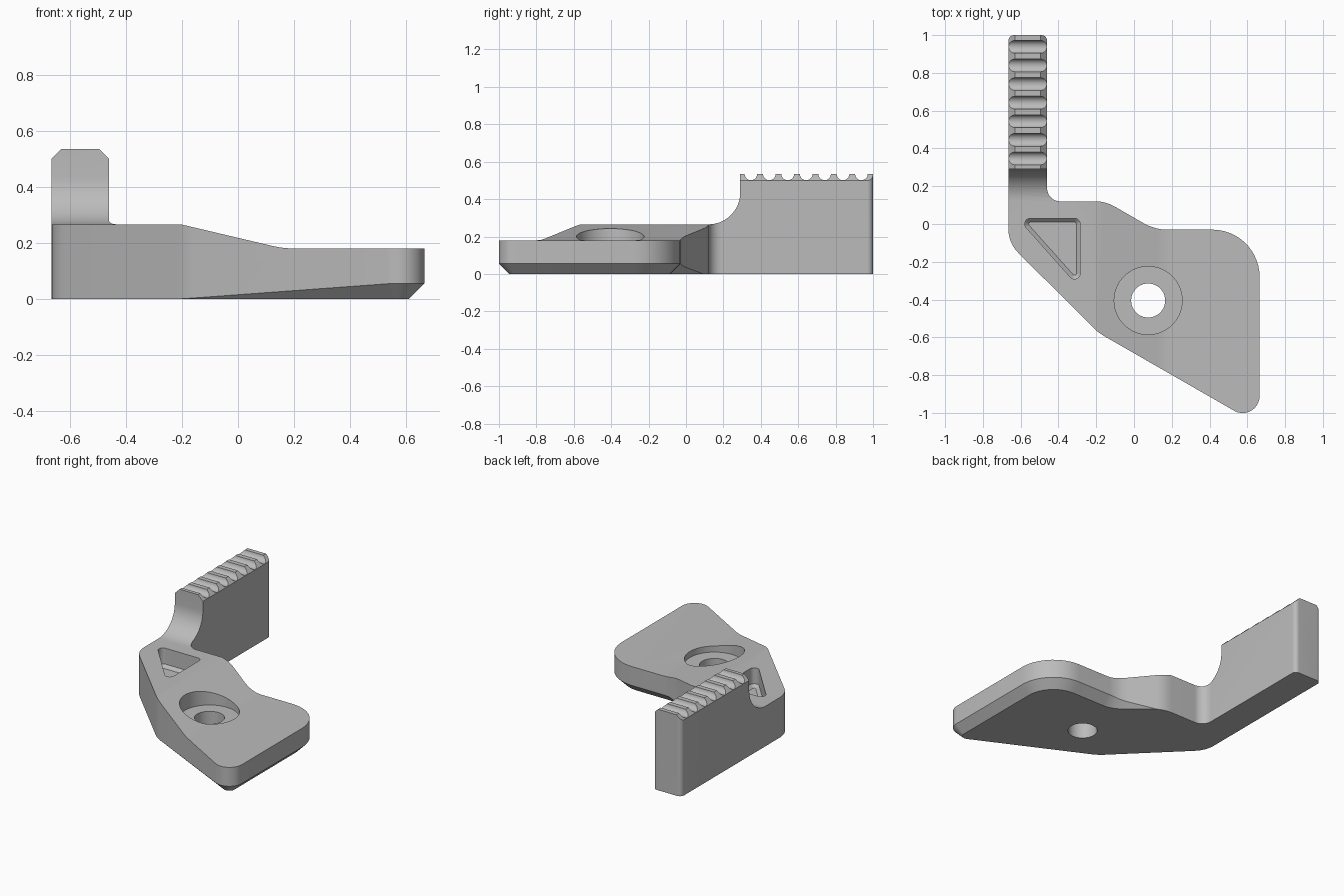
import bpy, bmesh, math
from mathutils import Vector

if "Cube" in bpy.data.objects:
    bpy.data.objects.remove(bpy.data.objects["Cube"], do_unlink=True)

grey = bpy.data.materials.new("plain grey")
grey.use_nodes = True
colour = (0.5, 0.5, 0.5, 1)
grey.diffuse_color = colour
grey.node_tree.nodes["Principled BSDF"].inputs["Base Color"].default_value = colour


def rounded(corners):
    """Closed 2D outline from (u, v, radius) corners."""
    out = []
    for i, (u, v, r) in enumerate(corners):
        p = Vector((u, v))
        if r == 0:
            out.append(p)
            continue
        a = (Vector(corners[i - 1][:2]) - p).normalized()
        b = (Vector(corners[(i + 1) % len(corners)][:2]) - p).normalized()
        half = a.angle(b) / 2
        centre = p + (a + b).normalized() * r / math.sin(half)
        start = p + a * r / math.tan(half) - centre
        sweep = start.angle_signed(p + b * r / math.tan(half) - centre)
        steps = max(4, round(abs(sweep) / math.radians(7)))
        for k in range(steps + 1):
            t = -sweep * k / steps
            out.append(centre + Vector((start.x * math.cos(t) - start.y * math.sin(t),
                                        start.x * math.sin(t) + start.y * math.cos(t))))
    return out


def inset(points, amounts):
    """Move each outline point inwards (outline runs counter-clockwise)."""
    out = []
    for i, p in enumerate(points):
        d1 = (p - points[i - 1]).normalized()
        d2 = (points[(i + 1) % len(points)] - p).normalized()
        n1, n2 = Vector((-d1.y, d1.x)), Vector((-d2.y, d2.x))
        out.append(p + (n1 + n2) * amounts[i] / (1 + n1.dot(n2)))
    return out


def loft(name, rings):
    bm = bmesh.new()
    loops = [[bm.verts.new(p) for p in ring] for ring in rings]
    n = len(loops[0])
    for low, high in zip(loops, loops[1:]):
        for i in range(n):
            j = (i + 1) % n
            bm.faces.new((low[i], low[j], high[j], high[i]))
    bm.faces.new(loops[0][::-1])
    bm.faces.new(loops[-1])
    bmesh.ops.remove_doubles(bm, verts=bm.verts, dist=0.0002)
    bmesh.ops.recalc_face_normals(bm, faces=bm.faces)
    mesh = bpy.data.meshes.new(name)
    bm.to_mesh(mesh)
    bm.free()
    mesh.materials.append(grey)
    obj = bpy.data.objects.new(name, mesh)
    bpy.context.collection.objects.link(obj)
    return obj


def upright(name, points, cuts, bottom, top):
    """Vertical prism whose lower edge is chamfered by the given amounts."""
    low = inset(points, cuts)
    return loft(name, [[(p.x, p.y, bottom) for p in low],
                       [(p.x, p.y, bottom + c) for p, c in zip(points, cuts)],
                       [(p.x, p.y, top) for p in points]])


def combine(obj, tool, operation):
    mod = obj.modifiers.new(operation.lower(), "BOOLEAN")
    mod.operation, mod.object, mod.solver = operation, tool, "EXACT"
    bpy.context.view_layer.objects.active = obj
    bpy.ops.object.modifier_apply(modifier=mod.name)
    bpy.data.objects.remove(tool, do_unlink=True)


# Plan outline of plate and arm, with a chamfer that fades towards the arm
plan = rounded([(-.665, 1, .03), (-.665, -.1, .17), (-.19, -.575, .3),
                (.665, -1.066, .09), (.665, -.03, .25), (.11, -.03, .25),
                (-.15, .12, .2), (-.46, .12, .07), (-.46, 1, .03)])


def chamfer(p):
    start, end = (-.2, .55) if p.y < -.5 else (-.1, .15)
    return .055 * min(1, max(0, (p.x - start) / (end - start)))


clamp = upright("clamp_arm", plan, [chamfer(p) for p in plan], 0, .7)

# Side profile: low plate, curved step and toothed top
side = rounded([(-1.2, -.1, 0), (-1.2, .265, 0), (.29, .265, .17), (.29, .535, 0)])
for tooth in range(7):
    for k in range(11):
        a = math.pi * k / 10
        side.append(Vector((.347 + .0985 * tooth - .034 * math.cos(a),
                            .535 - .034 * math.sin(a))))
side += [Vector((1.2, .535)), Vector((1.2, -.1))]
combine(clamp, loft("side_cutter", [[(x, p.x, p.y) for p in side] for x in (-1, 1)]),
        "INTERSECT")

# Front profile: chamfered arm top and plate sloping down to its thin end
front = rounded([(-.7, -.1, 0), (-.7, .465, 0), (-.5625, .6025, 0), (-.43, .47, 0),
                 (-.43, .319, 0), (.16, .18, .3), (.8, .18, 0), (.8, -.1, 0)])
combine(clamp, loft("front_cutter", [[(p.x, y, p.y) for p in front] for y in (-1.3, 1.3)]),
        "INTERSECT")

# Triangular pocket with a softened floor edge
pocket = rounded([(-.615, .03, .03), (-.285, .03, .03), (-.285, -.34, .03)][::-1])
combine(clamp, upright("pocket_cutter", pocket, [.02] * len(pocket), .14, .5), "DIFFERENCE")

# Counterbored bolt hole
for radius, bottom in ((.18, .14), (.09, -.2)):
    ring = [Vector((.075 + radius * math.cos(k * math.pi / 32),
                    -.405 + radius * math.sin(k * math.pi / 32))) for k in range(64)]
    combine(clamp, upright("bore_cutter", ring, [0] * 64, bottom, .5), "DIFFERENCE")

bpy.ops.object.select_all(action="DESELECT")
clamp.select_set(True)
bpy.context.view_layer.objects.active = clamp
bpy.ops.object.shade_smooth_by_angle(angle=math.radians(25))
